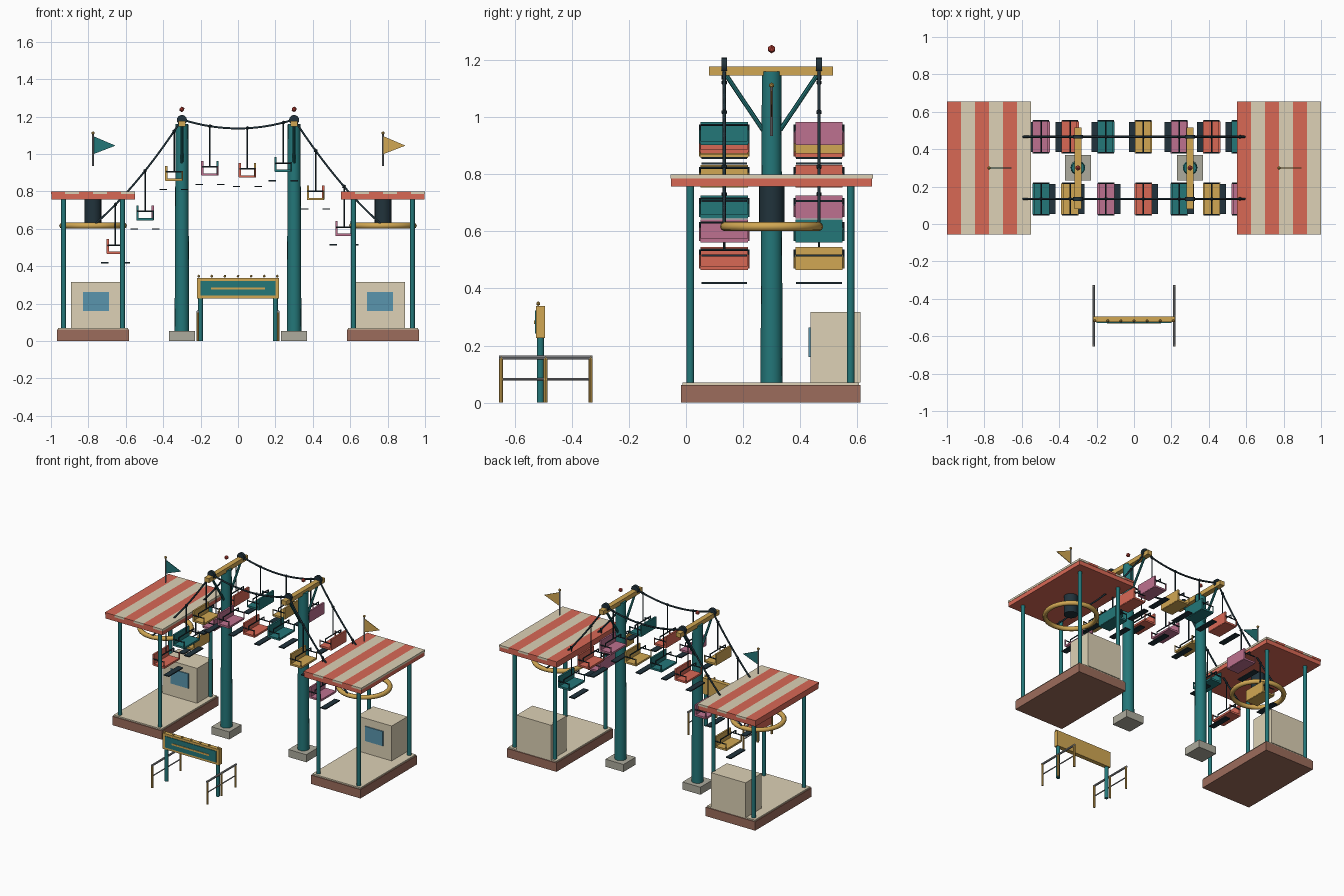
import bpy, bmesh, math
from mathutils import Vector

if "Cube" in bpy.data.objects:
    bpy.data.objects.remove(bpy.data.objects["Cube"])


def mat(name, r, g, b):
    m = bpy.data.materials.new(name)
    m.diffuse_color = tuple((c / 255) ** 2.2 for c in (r, g, b)) + (1,)
    m.use_nodes = True
    m.node_tree.nodes["Principled BSDF"].inputs["Base Color"].default_value = m.diffuse_color
    return m


TEAL = mat("teal", 40, 118, 120)
GOLD = mat("gold", 208, 166, 84)
CORAL = mat("coral", 216, 104, 86)
PINK = mat("pink", 188, 112, 142)
CREAM = mat("cream", 220, 208, 180)
BROWN = mat("brown", 155, 108, 92)
DARK = mat("dark", 38, 54, 62)
STEEL = mat("steel", 150, 152, 156)
STONE = mat("stone", 172, 170, 156)
GLASS = mat("glass", 90, 148, 172)
RED = mat("red", 190, 70, 60)


def finish(name, bm, m, smooth=False):
    me = bpy.data.meshes.new(name)
    bmesh.ops.recalc_face_normals(bm, faces=bm.faces[:])
    bm.to_mesh(me)
    bm.free()
    ob = bpy.data.objects.new(name, me)
    bpy.context.collection.objects.link(ob)
    me.materials.append(m)
    if smooth:
        bpy.ops.object.select_all(action='DESELECT')
        ob.select_set(True)
        bpy.context.view_layer.objects.active = ob
        bpy.ops.object.shade_smooth_by_angle(angle=math.radians(40))
    return ob


def box(name, x, y, z, m):
    """Box from (low, high) ranges on each axis."""
    bm = bmesh.new()
    bmesh.ops.create_cube(bm, size=1)
    for v in bm.verts:
        v.co = Vector([(a[0] + a[1]) / 2 + c * abs(a[1] - a[0]) for c, a in zip(v.co, (x, y, z))])
    return finish(name, bm, m)


def rod(name, a, b, r, m, r2=None, n=12):
    """Capped cylinder or cone between two points."""
    a, b = Vector(a), Vector(b)
    bm = bmesh.new()
    bmesh.ops.create_cone(bm, cap_ends=True, segments=n, radius1=r,
                          radius2=r if r2 is None else r2, depth=(b - a).length)
    q = (b - a).to_track_quat('Z', 'Y')
    for v in bm.verts:
        v.co = q @ v.co + (a + b) / 2
    return finish(name, bm, m, True)


def ball(name, p, r, m):
    bm = bmesh.new()
    bmesh.ops.create_icosphere(bm, subdivisions=1, radius=r)
    bmesh.ops.translate(bm, verts=bm.verts, vec=p)
    return finish(name, bm, m)


def cable_z(x):
    """Height of the sagging cable at x."""
    x = abs(x)
    if x <= 0.3:
        return 1.185 - 0.048 * (1 - (x / 0.3) ** 2)
    t = (0.775 - x) / 0.475
    return 0.617 + t * 0.568 - 0.16 * t * (1 - t)


# Stations at both ends
for s in (-1, 1):
    cx = s * 0.775
    box("platform", (cx - .193, cx + .193), (-.018, .612), (0, .062), BROWN)
    box("platform_deck", (cx - .187, cx + .187), (-.012, .606), (.062, .071), CREAM)
    for px in (cx - .157, cx + .157):
        for py in (.015, .577):
            rod("roof_post", (px, py, .07), (px, py, .765), .0135, TEAL)
    box("roof", (cx - .223, cx + .223), (-.052, .652), (.757, .788), CORAL)
    for i in range(6):
        x0 = cx - .225 + i * .075
        box("roof_stripe", (x0, x0 + .075), (-.055, .655), (.786, .8), CREAM if i % 2 else CORAL)
    bx = s * 0.759
    box("booth", (bx - .134, bx + .134), (.437, .612), (.071, .317), CREAM)
    box("booth_window", (bx - .069, bx + .069), (.43, .44), (.16, .263), GLASS)
    rod("drive_motor", (cx, .3, .625), (cx, .3, .76), .045, DARK, n=16)
    bpy.ops.mesh.primitive_torus_add(location=(cx, .3, .617), major_radius=.165, minor_radius=.016,
                                     major_segments=32, minor_segments=8)
    wheel = bpy.context.object
    wheel.name = "bullwheel"
    wheel.data.materials.append(GOLD)
    bpy.ops.object.shade_smooth_by_angle(angle=math.radians(50))
    # Flag above the roof
    rod("flag_pole", (cx, .3, .935), (cx, .3, 1.11), .005, STEEL, n=8)
    ball("flag_finial", (cx, .3, 1.112), .01, GOLD)
    bm = bmesh.new()
    tri = [bm.verts.new((cx + dx, .298, z)) for dx, z in ((.003, 1.0), (.12, 1.045), (.003, 1.095))]
    face = bm.faces.new(tri)
    new = bmesh.ops.extrude_face_region(bm, geom=[face])["geom"]
    bmesh.ops.translate(bm, vec=(0, .004, 0), verts=[v for v in new if isinstance(v, bmesh.types.BMVert)])
    finish("flag", bm, TEAL if s < 0 else GOLD)

# Towers
for tx in (-.3, .3):
    box("tower_foot", (tx - .07, tx + .07), (.232, .368), (0, .053), STONE)
    rod("tower", (tx, .3, .045), (tx, .3, 1.16), .039, TEAL, .034, 16)
    box("tower_crossarm", (tx - .018, tx + .018), (.08, .515), (1.147, 1.178), GOLD)
    ball("tower_beacon", (tx, .3, 1.239), .015, RED)
    for s in (-1, 1):
        y = .3 + s * .166
        rod("tower_brace", (tx, .3 + s * .03, .955), (tx, y - s * .005, 1.15), .008, TEAL, n=8)
        rod("sheave", (tx, y - .01, 1.182), (tx, y + .01, 1.182), .027, DARK, n=16)

# Cables, one on each side
for y in (.134, .466):
    c = bpy.data.curves.new("cable", 'CURVE')
    c.dimensions = '3D'
    c.bevel_depth = .006
    c.bevel_resolution = 1
    c.use_fill_caps = True
    sp = c.splines.new('POLY')
    sp.points.add(62)
    for i, p in enumerate(sp.points):
        x = -.775 + i * .025
        p.co = (x, y, cable_z(x), 1)
    ob = bpy.data.objects.new("cable", c)
    bpy.context.collection.objects.link(ob)
    c.materials.append(DARK)

# Chairs: front row faces +x, back row faces -x
COLORS = [CORAL, TEAL, GOLD, PINK]
for row, (y, d) in enumerate(((.134, 1), (.466, -1))):
    for i, x in enumerate((-.655, -.497, -.342, -.15, .05, .242, .415, .567)):
        m = COLORS[(i + 2 * row) % 4]
        z = cable_z(x)
        ball("cable_grip", (x, y, z), .011, DARK)
        rod("chair_hanger", (x, y, z), (x, y, z - .195), .004, DARK, n=8)
        rod("chair_crossbar", (x, y - .083, z - .195), (x, y + .083, z - .195), .004, DARK, n=8)
        box("chair_seat", (x - .045, x + .045), (y - .083, y + .083), (z - .265, z - .252), m)
        box("chair_back", sorted((x - d * .047, x - d * .035)), (y - .083, y + .083), (z - .262, z - .185), m)
        for e in (-.085, .085):
            rod("chair_side_rod", (x, y + e, z - .193), (x, y + e, z - .217), .004, DARK, n=8)
            rod("chair_armrest", (x - .043, y + e, z - .217), (x + .043, y + e, z - .217), .004, DARK, n=8)
            rod("chair_arm_post", (x + d * .043, y + e, z - .26), (x + d * .043, y + e, z - .212), .004, m, n=8)
        box("footrest", sorted((x + d * .038, x + d * .078)), (y - .08, y + .08), (z - .315, z - .308), DARK)

# Entrance sign
box("sign_frame", (-.22, .22), (-.525, -.495), (.227, .338), GOLD)
box("sign_panel", (-.2, .2), (-.529, -.52), (.243, .322), TEAL)
box("sign_bar", (-.145, .145), (-.532, -.525), (.275, .287), GOLD)
for s in (-1, 1):
    rod("sign_leg", (s * .2, -.51, 0), (s * .2, -.51, .23), .013, TEAL)
    # Queue railing
    for y in (-.648, -.492, -.334):
        rod("rail_post", (s * .215, y, 0), (s * .215, y, .162), .007, GOLD, n=8)
    rod("top_rail", (s * .215, -.655, .158), (s * .215, -.327, .158), .007, STEEL, n=8)
    rod("middle_rail", (s * .215, -.648, .082), (s * .215, -.334, .082), .004, STEEL, n=8)
for i in range(7):
    ball("sign_bulb", (-.21 + i * .07, -.518, .347), .008, GOLD)
